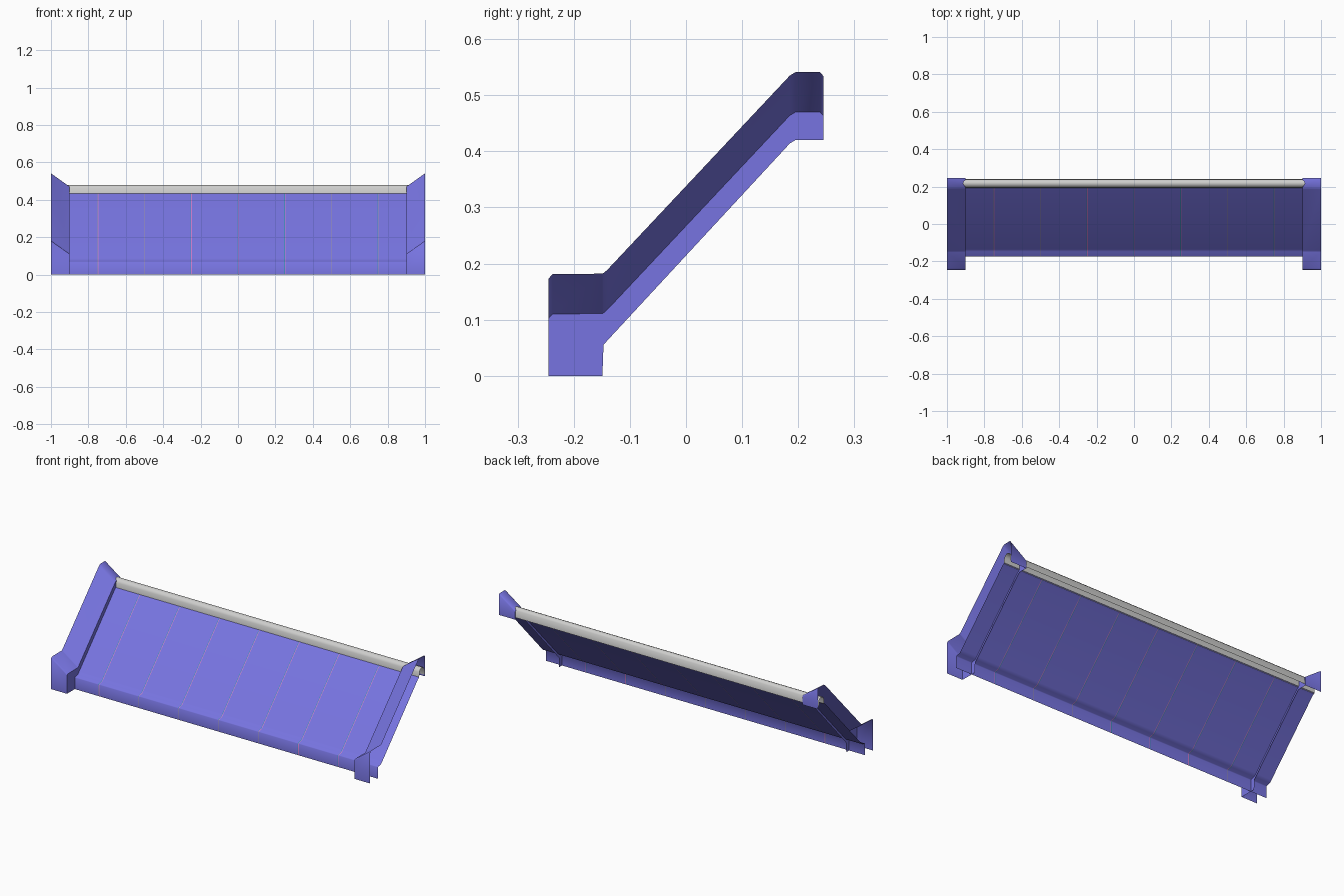
import bpy, math

if "Cube" in bpy.data.objects:
    bpy.data.objects.remove(bpy.data.objects["Cube"])


def material(name, rgb):
    m = bpy.data.materials.new(name)
    m.diffuse_color = (*rgb, 1)
    m.use_nodes = True
    m.node_tree.nodes["Principled BSDF"].inputs["Base Color"].default_value = m.diffuse_color
    return m


BLUE = material("periwinkle blue", (0.185, 0.175, 0.75))
GREY = material("light grey", (0.62, 0.62, 0.61))
PINK = material("seam pink", (0.60, 0.20, 0.60))
TEAL = material("seam teal", (0.06, 0.25, 0.50))


def make(name, verts, faces, mats, angle=50):
    me = bpy.data.meshes.new(name)
    me.from_pydata(verts, [], faces)
    for m in mats:
        me.materials.append(m)
    ob = bpy.data.objects.new(name, me)
    bpy.context.collection.objects.link(ob)
    bpy.ops.object.select_all(action='DESELECT')
    ob.select_set(True)
    bpy.context.view_layer.objects.active = ob
    bpy.ops.object.shade_smooth_by_angle(angle=math.radians(angle))
    return ob


def sheet(name, profile, xs, mats):
    """Sweep an open (y, z) profile along x, cut at every x in xs."""
    n = len(profile)
    verts = [(x, y, z) for x in xs for y, z in profile]
    faces = [(i * n + j, (i + 1) * n + j, (i + 1) * n + j + 1, i * n + j + 1)
             for i in range(len(xs) - 1) for j in range(n - 1)]
    return make(name, verts, faces, mats)


# roof sheet: front fascia, small flat lip, then the slope, with thin seams
SEAM = 0.0035
xs = [-1.0]
for k in range(-3, 4):
    xs += [k * 0.25 - SEAM, k * 0.25, k * 0.25 + SEAM]
xs.append(1.0)
roof = sheet("roof_sheet",
             [(-0.175, 0), (-0.175, 0.064), (-0.172, 0.068), (-0.148, 0.073),
              (-0.135, 0.086), (0.18, 0.425), (0.195, 0.436)],
             xs, [BLUE, TEAL, PINK])
for p in roof.data.polygons:
    f = (p.center.x + 0.125) % 0.25 - 0.125
    if abs(f) < SEAM:
        p.material_index = 1 if f < 0 else 2

# grey ridge cap: open inverted channel along the top edge
sheet("ridge_cap",
      [(0.193, 0.432), (0.195, 0.462), (0.202, 0.474), (0.215, 0.48),
       (0.228, 0.478), (0.238, 0.468), (0.241, 0.43)],
      [-1.0, 1.0], [GREY])

# end trim: vertical wall at x=0.9, flaring outward at the top to x=1
# columns are (y, wall bottom z, flare top z)
cols = [(-0.245, 0, 0.173), (-0.238, 0, 0.181), (-0.149, 0, 0.182),
        (-0.147, 0.055, 0.183), (-0.14, 0.063, 0.189), (0.185, 0.414, 0.535),
        (0.195, 0.42, 0.541), (0.239, 0.42, 0.541), (0.245, 0.42, 0.534)]
verts = []
for y, zb, zo in cols:
    verts += [(0.9, y, zb), (0.9, y, zo - 0.071), (1.0, y, zo)]
faces = []
for i in range(len(cols) - 1):
    for j in range(2):
        a, b = i * 3 + j, (i + 1) * 3 + j
        faces.append((a, a + 1, b + 1, b))
# plates closing the front and back of the flare
last = 3 * (len(cols) - 1)
verts += [(1.0, -0.245, 0), (1.0, 0.245, 0.42)]
v = len(verts)
faces += [(0, v - 2, 2, 1), (last, last + 1, last + 2, v - 1)]
# consistent outward sheet side: wall and flare face the roof
trim = make("end_trim", verts, faces, [BLUE])
mir = trim.modifiers.new("mirror", 'MIRROR')
mir.use_axis[0] = True
mir.use_mirror_merge = False
bpy.context.view_layer.update()
